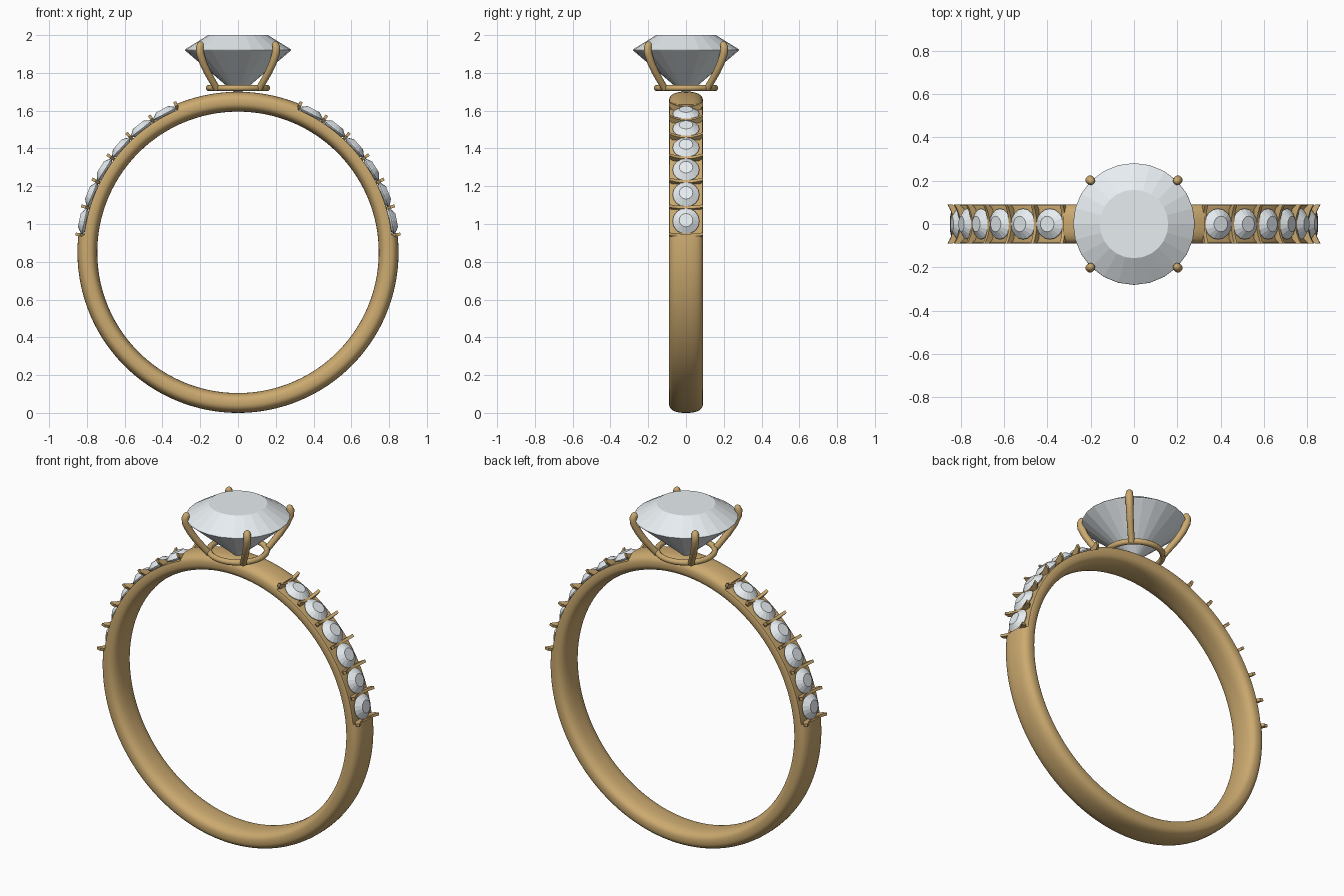
import bpy, bmesh, math
from mathutils import Matrix, Vector

if "Cube" in bpy.data.objects:
    bpy.data.objects.remove(bpy.data.objects["Cube"])

CZ, R_MID, HALF_T, HALF_W = 0.85, 0.7975, 0.0525, 0.09   # band centre and section
FIRST, LAST, COUNT = 6.4, 67.2, 6                        # pave arc in degrees
STEP = (LAST - FIRST) / COUNT


def material(name, colour):
    m = bpy.data.materials.new(name)
    m.diffuse_color = colour
    m.use_nodes = True
    m.node_tree.nodes["Principled BSDF"].inputs["Base Color"].default_value = m.diffuse_color
    return m


GOLD = material("gold", (0.60, 0.40, 0.16, 1))
GEM = material("clear_stone", (0.80, 0.85, 0.88, 1))


def finish(bm, name, mat, smooth=None):
    bmesh.ops.recalc_face_normals(bm, faces=bm.faces)
    me = bpy.data.meshes.new(name)
    bm.to_mesh(me)
    bm.free()
    ob = bpy.data.objects.new(name, me)
    bpy.context.collection.objects.link(ob)
    me.materials.append(mat)
    if smooth:
        bpy.ops.object.select_all(action='DESELECT')
        ob.select_set(True)
        bpy.context.view_layer.objects.active = ob
        bpy.ops.object.shade_smooth_by_angle(angle=math.radians(smooth))
    return ob


def loft(bm, rings, closed=False):
    """Skin a list of point loops; cap the ends unless closed."""
    vs = [[bm.verts.new(p) for p in ring] for ring in rings]
    n = len(vs[0])
    for i in range(len(vs) if closed else len(vs) - 1):
        a, b = vs[i], vs[(i + 1) % len(vs)]
        for j in range(n):
            k = (j + 1) % n
            bm.faces.new((a[j], a[k], b[k], b[j]))
    if not closed:
        bm.faces.new(vs[0])
        bm.faces.new(vs[-1])


def on_band(deg, radius):
    """Frame on the band: local z points outward, local y runs across."""
    a = math.radians(deg)
    return (Matrix.Translation((0, 0, CZ)) @ Matrix.Rotation(math.pi / 2 - a, 4, 'Y')
            @ Matrix.Translation((0, 0, radius)))


def gem(name, profile, sides, matrix):
    bm = bmesh.new()
    loft(bm, [[(r * math.cos(2 * math.pi * i / sides), r * math.sin(2 * math.pi * i / sides), z)
               for i in range(sides)] for r, z in profile])
    bm.transform(matrix)
    return finish(bm, name, GEM)


# Band: rounded section swept round, shaved flat under the small stones
def section(deg, shaved):
    a, ring = math.radians(deg), []
    for i in range(40):
        t = 2 * math.pi * i / 40
        c, s = math.cos(t), math.sin(t)
        r = R_MID + HALF_T * math.copysign(abs(c) ** 0.77, c)
        y = HALF_W * math.copysign(abs(s) ** 0.77, s)
        if shaved:
            r = min(r, 0.82)
        ring.append((r * math.cos(a), y, CZ + r * math.sin(a)))
    return ring


spans = [(FIRST, LAST, True), (LAST, 180 - LAST, False),
         (180 - LAST, 180 - FIRST, True), (180 - FIRST, 360 + FIRST, False)]
rings = []
for a0, a1, shaved in spans:
    n = int((a1 - a0) / 2)
    rings += [section(a0 + 0.05 + (a1 - a0 - 0.1) * i / n, shaved) for i in range(n + 1)]
bm = bmesh.new()
loft(bm, rings, closed=True)
finish(bm, "band", GOLD, 40)

# Small stones and the scooped bars between them, on both shoulders
for side in ("right", "left"):
    for i in range(COUNT + 1):
        deg = FIRST + STEP * i
        mid = deg + STEP / 2
        if side == "left":
            deg, mid = 180 - deg, 180 - mid
        if i < COUNT:
            gem(f"{side}_small_stone_{i + 1}",
                [(0.008, -0.04), (0.068, -0.004), (0.071, 0), (0.068, 0.005), (0.036, 0.027)],
                16, on_band(mid, 0.83))
        bm = bmesh.new()
        cuts = []
        for j in range(13):
            u = -1 + j / 6
            y, top, low = 0.09 * u, 0.838 + 0.027 * u * u, 0.808 + 0.034 * u ** 4
            h = 0.008
            cuts.append([(-h, y, low), (h, y, low), (h, y, top), (-h, y, top)])
        loft(bm, cuts)
        bm.transform(on_band(deg, 0))
        finish(bm, f"{side}_bar_{i + 1}", GOLD, 40)

# Large centre stone
gem("centre_stone", [(0.006, 1.685), (0.278, 1.917), (0.281, 1.921), (0.278, 1.926), (0.158, 2.0)],
    24, Matrix.Identity(4))

# Basket ring under the centre stone
bm = bmesh.new()
loft(bm, [[((0.155 + 0.016 * math.cos(2 * math.pi * j / 12)) * math.cos(2 * math.pi * i / 48),
            (0.155 + 0.016 * math.cos(2 * math.pi * j / 12)) * math.sin(2 * math.pi * i / 48),
            1.72 + 0.016 * math.sin(2 * math.pi * j / 12)) for j in range(12)]
          for i in range(48)], closed=True)
finish(bm, "basket_ring", GOLD, 60)

# Four curved claws with rounded tips
PATH = [(0.158, 1.715), (0.190, 1.755), (0.230, 1.805), (0.262, 1.855),
        (0.284, 1.905), (0.287, 1.935), (0.279, 1.953), (0.274, 1.960), (0.271, 1.964)]
THICK = [0.018, 0.018, 0.019, 0.02, 0.021, 0.021, 0.018, 0.012, 0.004]
for q in range(4):
    bm = bmesh.new()
    rings = []
    for i, (r, z) in enumerate(PATH):
        p, n = PATH[max(i - 1, 0)], PATH[min(i + 1, len(PATH) - 1)]
        t = Vector((n[0] - p[0], 0, n[1] - p[1])).normalized()
        out = Vector((t.z, 0, -t.x))
        rings.append([Vector((r, 0, z)) + THICK[i] * (out * math.cos(k * math.pi / 6)
                      + Vector((0, 1, 0)) * math.sin(k * math.pi / 6)) for k in range(12)])
    loft(bm, rings)
    bm.transform(Matrix.Rotation(math.pi / 4 + q * math.pi / 2, 4, 'Z'))
    finish(bm, f"claw_{q + 1}", GOLD, 60)
